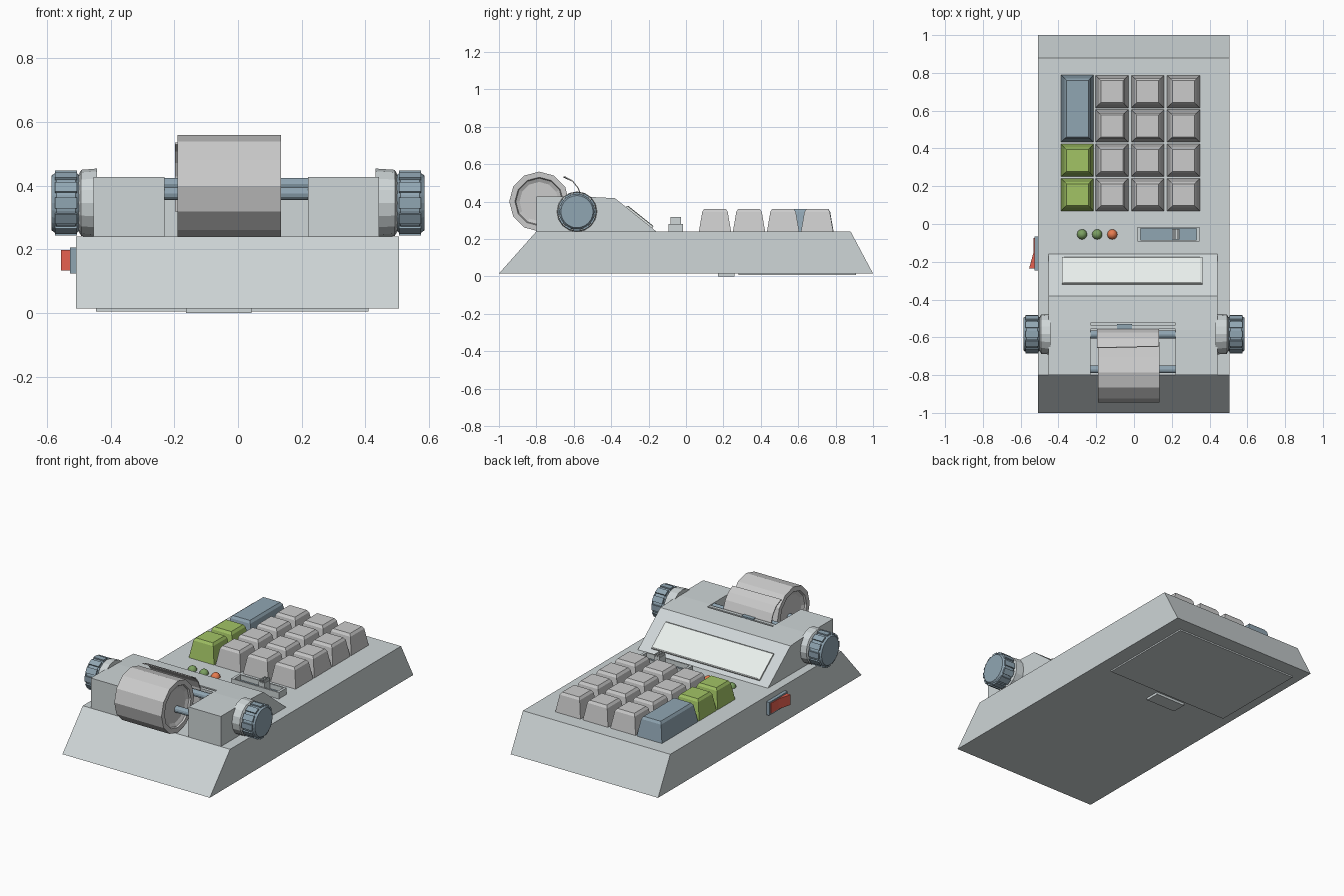
import bpy, bmesh, math
from mathutils import Vector

if "Cube" in bpy.data.objects:
    bpy.data.objects.remove(bpy.data.objects["Cube"])

COLORS = {
    "shell": (0.62, 0.67, 0.68), "key": (0.58, 0.56, 0.56), "blue": (0.28, 0.38, 0.45),
    "green": (0.36, 0.55, 0.13), "red": (0.80, 0.12, 0.08), "orange": (0.8, 0.2, 0.08),
    "lamp": (0.2, 0.35, 0.12), "glass": (0.82, 0.87, 0.85), "paper": (0.68, 0.68, 0.68),
}
MATS = {}
for n, c in COLORS.items():
    MATS[n] = bpy.data.materials.new(n)
    MATS[n].diffuse_color = (*c, 1)


def finish(name, bm, mat, bevel=0):
    bmesh.ops.recalc_face_normals(bm, faces=bm.faces)
    me = bpy.data.meshes.new(name)
    bm.to_mesh(me)
    bm.free()
    ob = bpy.data.objects.new(name, me)
    bpy.context.collection.objects.link(ob)
    me.materials.append(MATS[mat])
    if bevel:
        m = ob.modifiers.new("bevel", "BEVEL")
        m.width, m.segments = bevel, 1
    return ob


def loft(name, rings, mat, bevel=0):
    """Skin a stack of equal-length point rings and cap both ends."""
    bm = bmesh.new()
    vs = [[bm.verts.new(p) for p in r] for r in rings]
    n = len(vs[0])
    for a, b in zip(vs, vs[1:]):
        for i in range(n):
            j = (i + 1) % n
            bm.faces.new((a[i], a[j], b[j], b[i]))
    bm.faces.new(vs[0])
    bm.faces.new(vs[-1])
    return finish(name, bm, mat, bevel)


def extrude_x(name, profile, x0, x1, mat, bevel=0):
    return loft(name, [[(x, y, z) for y, z in profile] for x in (x0, x1)], mat, bevel)


def box(name, x0, x1, y0, y1, z0, z1, mat, bevel=0):
    return extrude_x(name, [(y0, z0), (y1, z0), (y1, z1), (y0, z1)], x0, x1, mat, bevel)


def lathe_x(name, stations, cy, cz, sides, mat):
    """Turned part along x from (x, radius) stations."""
    ang = [2 * math.pi * i / sides for i in range(sides)]
    return loft(name, [[(x, cy + r * math.cos(a), cz + r * math.sin(a)) for a in ang]
                       for x, r in stations], mat)


def key(name, x, y0, y1, mat):
    """Tapered key cap standing on the deck."""
    rings = []
    for inset, z in ((0, 0.235), (0.019, 0.345), (0.029, 0.36)):
        hx = 0.0875 - inset
        rings.append([(x - hx, y0 + inset, z), (x + hx, y0 + inset, z),
                      (x + hx, y1 - inset, z), (x - hx, y1 - inset, z)])
    loft(name, rings, mat)


# Wedge-ended body and underside covers
extrude_x("body", [(-1, 0.015), (1, 0.015), (0.88, 0.24), (-0.8, 0.24)], -0.508, 0.506, "shell")
box("battery_cover", -0.445, 0.41, 0.28, 0.91, 0.006, 0.02, "shell")
box("cover_latch", -0.163, 0.042, 0.17, 0.26, 0.0, 0.02, "shell")

# Printer housing with a slot cut for the paper roll
housing = extrude_x("printer_housing", [(-0.8, 0.235), (-0.152, 0.235), (-0.38, 0.418),
                                        (-0.56, 0.427), (-0.8, 0.427)], -0.453, 0.442, "shell")
cutter = box("slot_cutter", -0.23, 0.22, -0.9, -0.523, 0.15, 0.6, "shell")
cutter.hide_render = True
mod = housing.modifiers.new("slot", "BOOLEAN")
mod.operation, mod.object, mod.solver = "DIFFERENCE", cutter, "EXACT"
bpy.context.view_layer.objects.active = housing
bpy.ops.object.modifier_apply(modifier="slot")
bpy.data.objects.remove(cutter)

# Display window on the sloping face
down = Vector((0, 0.222, -0.177)).normalized()
out = Vector((0, 0.177, 0.222)).normalized()
mid = Vector((-0.01, -0.25, 0.315))
X = Vector((1, 0, 0))
loft("display_window", [[mid + X * sx * hx + down * sy * hy + out * h
                         for sx, sy in ((-1, -1), (1, -1), (1, 1), (-1, 1))]
                        for hx, hy, h in ((0.372, 0.09, -0.012), (0.372, 0.09, 0.008),
                                          (0.36, 0.085, 0.012))], "glass")

# Paper roll with recessed ends, spindle and feed roller
lathe_x("paper_roll", [(-0.17, 0.105), (-0.18, 0.125), (-0.19, 0.13), (-0.19, 0.16),
                       (0.135, 0.16), (0.135, 0.13), (0.125, 0.125), (0.115, 0.105)],
        -0.785, 0.40, 12, "paper")
lathe_x("roll_spindle", [(-0.235, 0.02), (0.225, 0.02)], -0.77, 0.375, 12, "blue")
lathe_x("feed_roller", [(-0.235, 0.02), (0.225, 0.02)], -0.585, 0.405, 12, "blue")
box("tear_bar", -0.23, 0.22, -0.555, -0.535, 0.385, 0.425, "shell")
box("print_head", -0.09, -0.01, -0.56, -0.53, 0.38, 0.43, "blue")

# Curled loose end of paper with a slanted torn edge
bm = bmesh.new()
strip = [(-0.555, 0.32), (-0.556, 0.43), (-0.575, 0.475), (-0.605, 0.512), (-0.655, 0.535)]
rows = [[bm.verts.new((x, y + (0.008 if x > 0 and i == 4 else 0), z)) for x in (-0.197, 0.132)]
        for i, (y, z) in enumerate(strip)]
for a, b in zip(rows, rows[1:]):
    bm.faces.new((a[0], a[1], b[1], b[0]))
paper = finish("paper_end", bm, "paper")
paper.modifiers.new("thickness", "SOLIDIFY").thickness = 0.006

# Platen knobs: collar, faceted knob and grip ribs on each side
CY, CZ = -0.583, 0.346
for side, s, x0 in (("left", -1, 0.453), ("right", 1, 0.442)):
    lathe_x(f"{side}_collar", [(s * (x0 - 0.01), 0.108), (s * 0.492, 0.104), (s * 0.502, 0.085)],
            CY, CZ, 16, "shell")
    lathe_x(f"{side}_knob", [(s * 0.495, 0.085), (s * 0.51, 0.097), (s * 0.57, 0.097),
                             (s * 0.585, 0.086)], CY, CZ, 24, "blue")
    for i in range(12):
        a = 2 * math.pi * i / 12
        prof = []
        for r, d in ((0.085, -0.2), (0.104, -0.17), (0.104, 0.17), (0.085, 0.2)):
            prof.append((CY + r * math.cos(a + d), CZ + r * math.sin(a + d)))
        extrude_x(f"{side}_knob_rib_{i}", prof, s * 0.505, s * 0.575, "blue")

# Key grid: three grey columns, one operator column
for c in range(3):
    for r in range(4):
        y = 0.068 + 0.182 * r
        key(f"digit_key_{c}_{r}", -0.117 + 0.1895 * c, y, y + 0.174, "key")
key("operator_key_lower", -0.30, 0.068, 0.242, "green")
key("operator_key_upper", -0.30, 0.25, 0.424, "green")
key("total_key", -0.30, 0.432, 0.79, "blue")

# Indicator lamps
for i, m in enumerate(("lamp", "lamp", "orange")):
    bpy.ops.mesh.primitive_uv_sphere_add(segments=12, ring_count=8, radius=0.027,
                                         location=(-0.275 + 0.08 * i, -0.055, 0.24))
    lamp = bpy.context.object
    lamp.name = f"lamp_{i}"
    lamp.data.materials.append(MATS[m])
    bpy.ops.object.shade_smooth_by_angle()

# Slide switch: tray rails, floor and ribbed thumb
box("slider_floor", 0.03, 0.335, -0.085, -0.02, 0.235, 0.25, "blue")
for n, y0 in (("front", -0.093), ("back", -0.024)):
    box(f"slider_rail_{n}", 0.018, 0.345, y0, y0 + 0.009, 0.235, 0.28, "shell")
for n, x0 in (("left", 0.018), ("right", 0.33)):
    box(f"slider_end_{n}", x0, x0 + 0.016, -0.093, -0.015, 0.235, 0.28, "shell")
box("slider_thumb", 0.2, 0.24, -0.083, -0.026, 0.24, 0.305, "shell")
for i in range(3):
    x = 0.202 + 0.0135 * i
    box(f"slider_thumb_rib_{i}", x, x + 0.008, -0.083, -0.026, 0.3, 0.318, "shell")

# Power rocker on the left wall
box("rocker_frame", -0.528, -0.5, -0.245, -0.065, 0.125, 0.207, "blue")
loft("power_rocker", [[(-0.52, -0.235, z), (-0.555, -0.235, z), (-0.532, -0.15, z),
                       (-0.532, -0.075, z), (-0.52, -0.075, z)] for z in (0.134, 0.198)], "red")

for m in bpy.data.materials:
    if m.users and not m.is_grease_pencil:
        m.use_nodes = True
        m.node_tree.nodes["Principled BSDF"].inputs["Base Color"].default_value = m.diffuse_color
